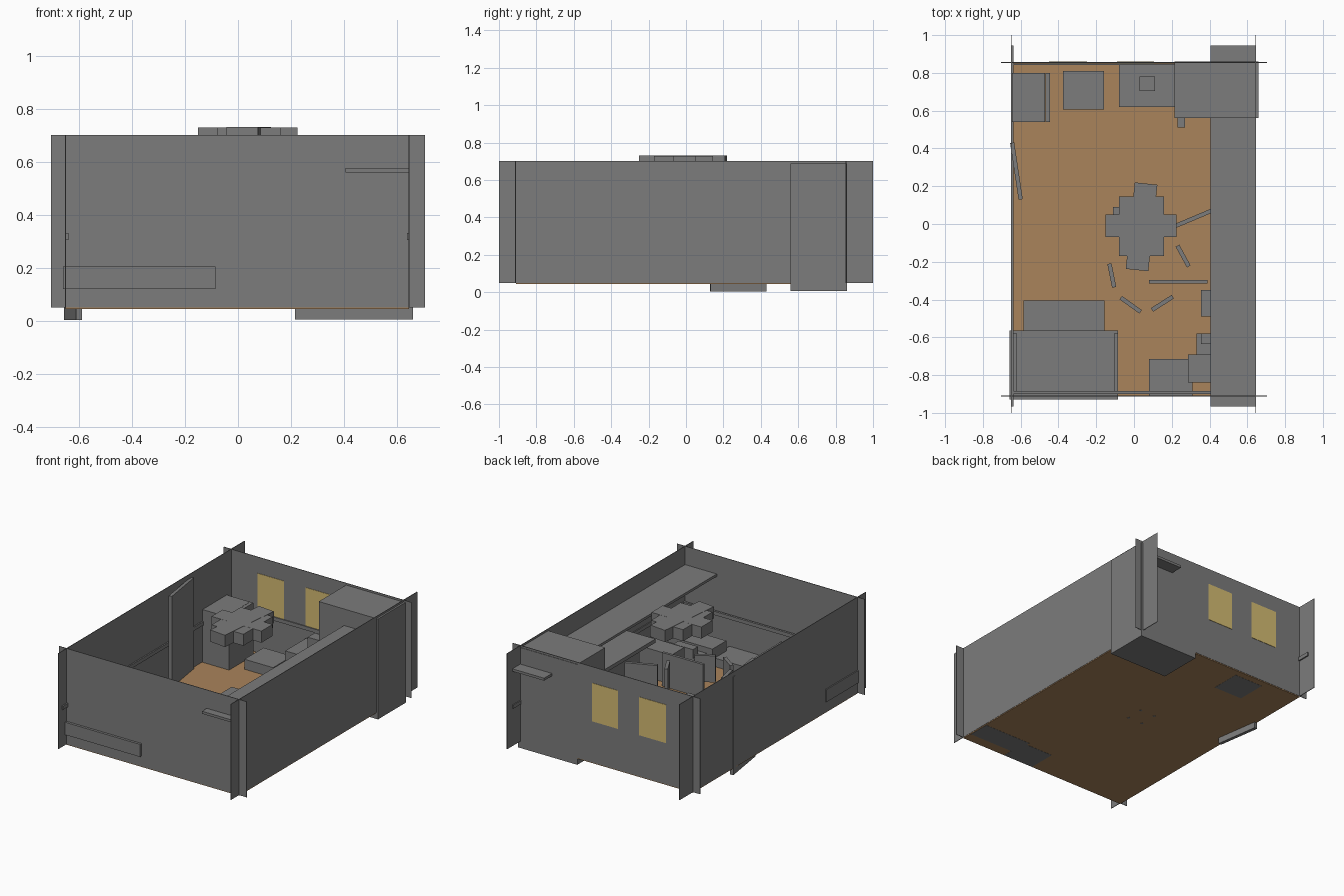
import bpy, math


def material(name, col):
    m = bpy.data.materials.new(name)
    m.diffuse_color = (*col, 1)
    return m


GREY = material("plain grey", (0.20, 0.20, 0.20))
WOOD = material("floor wood", (0.40, 0.23, 0.105))
PANE = material("warm yellow", (0.66, 0.50, 0.17))


def box(name, x, y, z, mat=GREY, turn=0):
    """Box from three (min, max) ranges, optionally turned about z in degrees."""
    c = [(r[0] + r[1]) / 2 for r in (x, y, z)]
    bpy.ops.mesh.primitive_cube_add(size=1, location=c, rotation=(0, 0, math.radians(turn)))
    o = bpy.context.object
    o.name = name
    o.scale = [r[1] - r[0] for r in (x, y, z)]
    o.data.materials.append(mat)
    return o


def board(name, a, b, z, t=0.022):
    """Upright board running between two plan points."""
    l = math.dist(a, b)
    cx, cy = (a[0] + b[0]) / 2, (a[1] + b[1]) / 2
    return box(name, (cx - l / 2, cx + l / 2), (cy - t / 2, cy + t / 2), z,
               turn=math.degrees(math.atan2(b[1] - a[1], b[0] - a[0])))


# floor and thin walls running past the corners
box("floor", (-0.65, 0.645), (-0.91, 0.855), (0.044, 0.052), WOOD)
H = (0.05, 0.70)
box("front_wall", (-0.705, 0.705), (-0.913, -0.909), H)
box("back_wall", (-0.705, 0.705), (0.853, 0.857), H)
box("left_wall", (-0.652, -0.648), (-1, 1), H)
box("right_wall", (0.643, 0.647), (-1, 1), H)

# windows, seen from both sides
for i, x in enumerate([(-0.45, -0.25), (-0.09, 0.105)]):
    box(f"window_{i}", x, (0.8505, 0.8595), (0.33, 0.59), PANE)

# wall rails
R = (0.305, 0.33)
box("left_rail", (-0.651, -0.639), (-0.965, 0.945), R)
box("right_rail", (0.637, 0.6465), (-0.965, 0.945), R)
box("front_rail", (-0.645, 0.64), (-0.90, -0.885), R)
box("back_rail", (-0.645, 0.22), (0.843, 0.85), R)

# long shelf and the tall corner cabinet
box("long_shelf", (0.405, 0.645), (-0.965, 0.945), (0.558, 0.575))
box("corner_cabinet", (0.215, 0.66), (0.56, 0.86), (0.005, 0.687))
box("cabinet_handle", (0.23, 0.27), (0.51, 0.56), (0.28, 0.33))

# furniture along the back wall
box("dresser", (-0.645, -0.47), (0.54, 0.80), (0.05, 0.41))
box("dresser_front", (-0.468, -0.445), (0.54, 0.80), (0.05, 0.41))
box("low_stool", (-0.375, -0.16), (0.605, 0.81), (0.043, 0.12))
box("counter", (-0.08, 0.215), (0.62, 0.845), (0.05, 0.25))
box("counter_box", (0.03, 0.11), (0.705, 0.78), (0.25, 0.34))

# open door leaning into the room
board("door", (-0.645, 0.43), (-0.60, 0.13), (0.003, 0.67))

# bed
box("mattress", (-0.66, -0.085), (-0.93, -0.565), (0.12, 0.205))
box("bed_cover", (-0.585, -0.155), (-0.57, -0.405), (0.06, 0.13))
for s, x in (("left", -0.64), ("right", -0.105)):
    box(f"bed_{s}_side", (x, x + 0.02), (-0.90, -0.58), (0.05, 0.25))

# stepped block hanging over the middle
Z = (0.65, 0.729)
box("hanging_block_wide", (-0.15, 0.225), (-0.07, 0.05), Z)
box("hanging_block_middle", (-0.08, 0.16), (-0.17, 0.145), (0.65, 0.7285))
box("hanging_block_long", (-0.02, 0.10), (-0.245, 0.215), (0.65, 0.73), turn=-6)
box("seat_under_block", (-0.11, 0.02), (-0.05, 0.09), (0.17, 0.20))
for i, (x, y) in enumerate([(-0.1, -0.04), (0.01, -0.04), (-0.1, 0.08), (0.01, 0.08)]):
    box(f"seat_leg_{i}", (x - .008, x + .008), (y - .008, y + .008), (0.043, 0.17))

# upright boards around the middle
boards = [((-0.13, -0.21), (-0.105, -0.335)), ((-0.07, -0.39), (0.035, -0.465)),
          ((0.095, -0.455), (0.205, -0.385)), ((0.23, -0.115), (0.29, -0.225))]
for i, (a, b) in enumerate(boards):
    board(f"chair_back_{i}", a, b, (0.10, 0.28))
board("long_board", (0.22, -0.01), (0.41, 0.07), (0.05, 0.35))
box("cross_board", (0.08, 0.39), (-0.315, -0.297), (0.05, 0.28))

# desk and boxes below the long shelf
box("desk_top", (0.405, 0.64), (-0.25, 0.30), (0.36, 0.385))
box("front_chest", (0.08, 0.31), (-0.908, -0.715), (0.043, 0.11))
box("side_chest", (0.285, 0.64), (-0.84, -0.69), (0.043, 0.18))
box("side_box", (0.33, 0.64), (-0.69, -0.58), (0.05, 0.14))
box("side_box_top", (0.355, 0.50), (-0.635, -0.58), (0.14, 0.20))
box("side_stool", (0.355, 0.60), (-0.49, -0.35), (0.05, 0.25))
